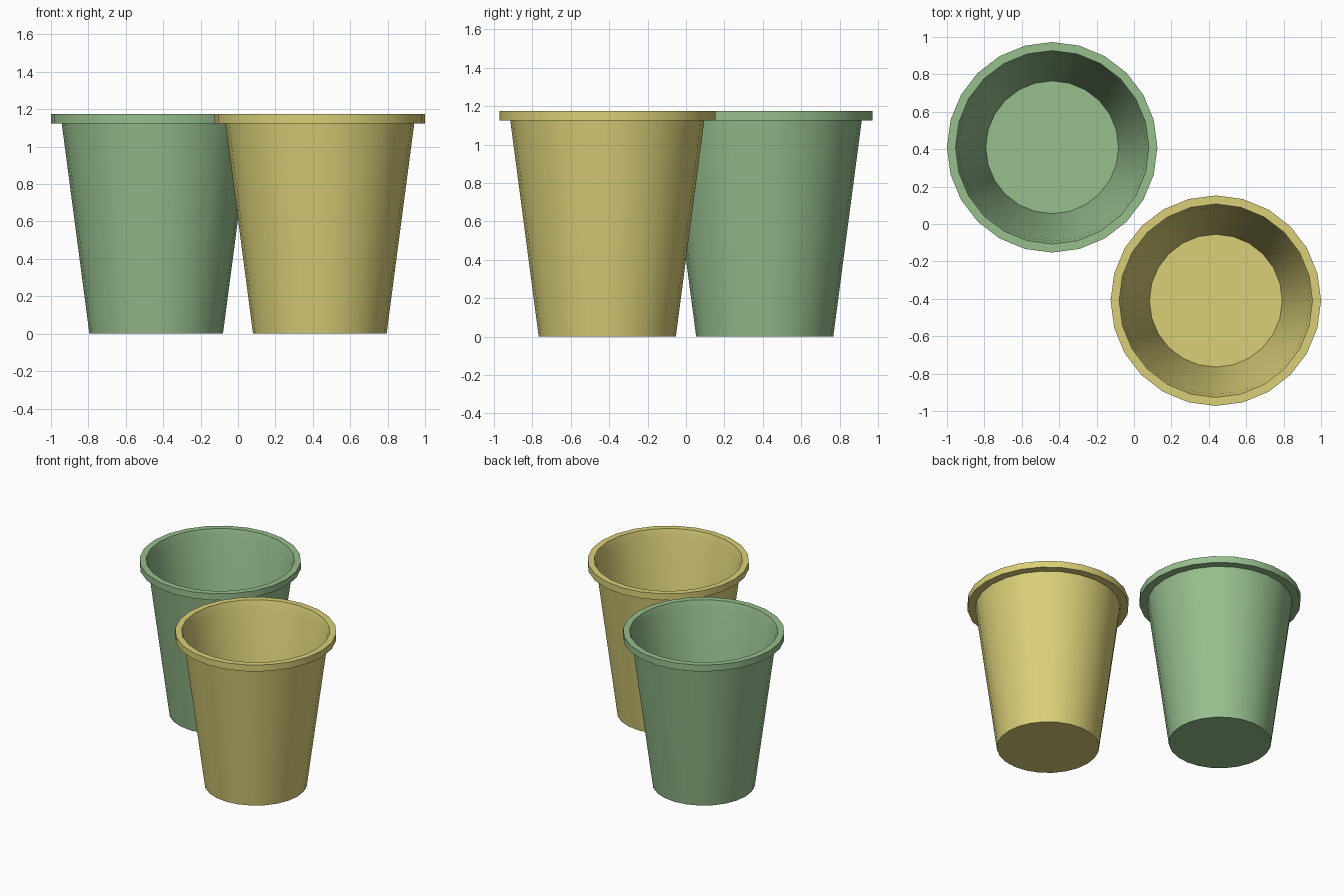
import bpy
import bmesh
import math

default_cube = bpy.data.objects.get("Cube")
if default_cube:
    bpy.data.objects.remove(default_cube, do_unlink=True)

SIDES = 24
HEIGHT = 1.175
LIP_BOTTOM = 1.125

# Thin-walled cup section (radius, height): outside up, over the lip, inside down
PROFILE = [
    (0, 0), (0.357, 0), (0.505, LIP_BOTTOM), (0.5625, LIP_BOTTOM),
    (0.5625, HEIGHT), (0.517, HEIGHT), (0.502, LIP_BOTTOM),
    (0.355, 0.005), (0, 0.005),
]


def make_material(name, color):
    mat = bpy.data.materials.new(name)
    mat.use_nodes = True
    mat.diffuse_color = color
    mat.node_tree.nodes["Principled BSDF"].inputs["Base Color"].default_value = color
    return mat


def make_cup(name, x, y, mat):
    # Turn the section around the vertical axis
    bm = bmesh.new()
    verts = [bm.verts.new((r, 0, z)) for r, z in PROFILE]
    edges = [bm.edges.new(pair) for pair in zip(verts, verts[1:])]
    bmesh.ops.spin(bm, geom=verts + edges, cent=(0, 0, 0), axis=(0, 0, 1),
                   angle=math.tau, steps=SIDES)
    bmesh.ops.remove_doubles(bm, verts=bm.verts, dist=0.0005)
    # Merge the flat triangle fans into single discs
    hubs = [v for v in bm.verts if v.co.xy.length < 0.001]
    bmesh.ops.dissolve_verts(bm, verts=hubs)
    bmesh.ops.recalc_face_normals(bm, faces=bm.faces)
    mesh = bpy.data.meshes.new(name)
    bm.to_mesh(mesh)
    bm.free()
    mesh.materials.append(mat)
    cup = bpy.data.objects.new(name, mesh)
    cup.location = (x, y, 0)
    bpy.context.collection.objects.link(cup)

    # Smooth walls with crisp lip and base edges
    bpy.ops.object.select_all(action="DESELECT")
    cup.select_set(True)
    bpy.context.view_layer.objects.active = cup
    bpy.ops.object.shade_smooth_by_angle(angle=math.radians(30))


make_cup("green_cup", -0.4375, 0.41, make_material("soft green", (0.31, 0.52, 0.27, 1)))
make_cup("yellow_cup", 0.4375, -0.41, make_material("mustard yellow", (0.70, 0.63, 0.19, 1)))
